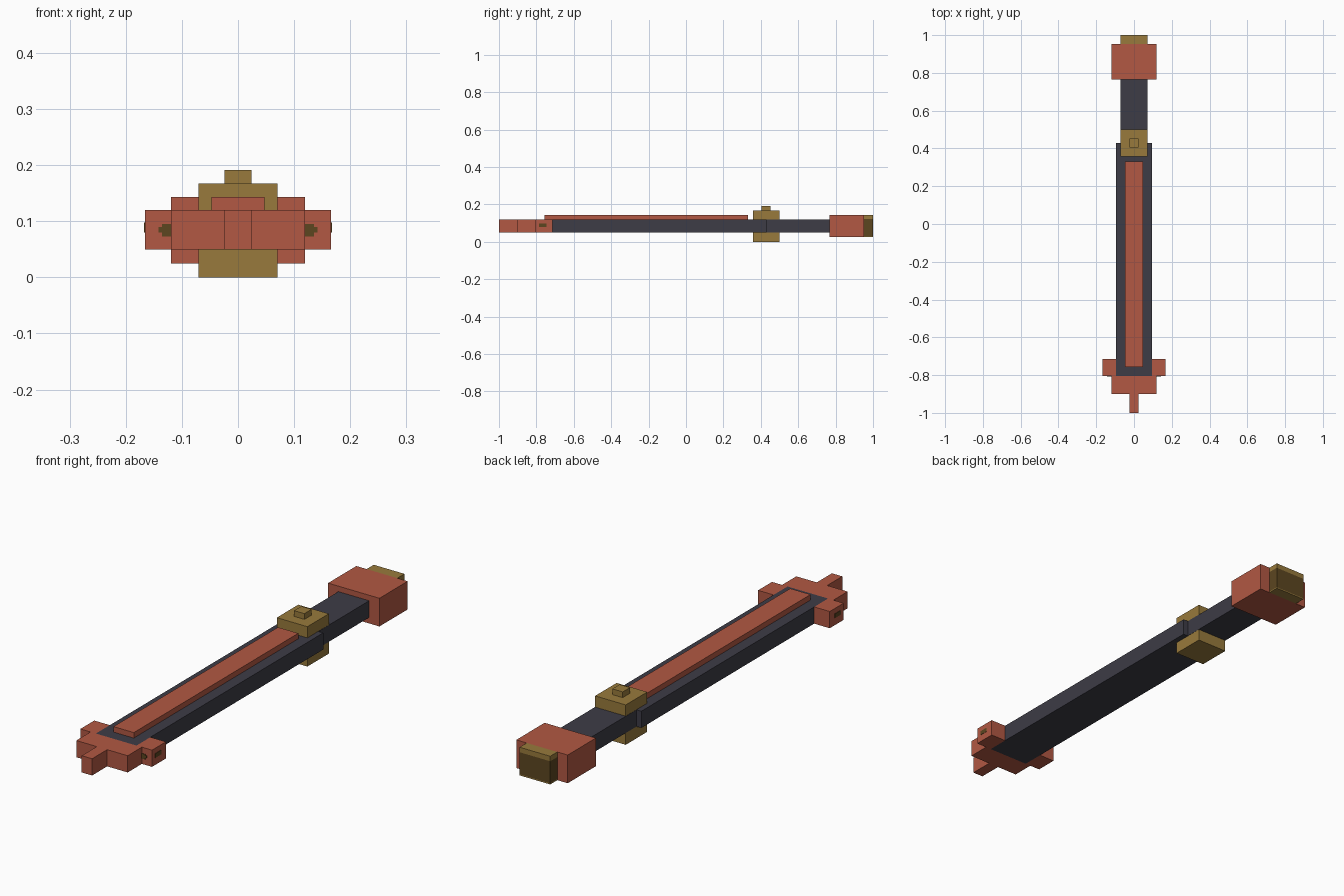
import bpy

if "Cube" in bpy.data.objects:
    bpy.data.objects.remove(bpy.data.objects["Cube"])


def material(name, r, g, b):
    def linear(c):
        c /= 255
        return c / 12.92 if c <= 0.04045 else ((c + 0.055) / 1.055) ** 2.4
    m = bpy.data.materials.new(name)
    m.diffuse_color = (linear(r), linear(g), linear(b), 1)
    m.use_nodes = True
    m.node_tree.nodes["Principled BSDF"].inputs["Base Color"].default_value = m.diffuse_color
    return m


RED = material("brick red", 178, 88, 67)
GOLD = material("dull gold", 152, 122, 60)
BROWN = material("dark brown", 92, 70, 32)
DARK = material("charcoal", 61, 60, 70)


def box(name, mat, x, y, z):
    """Box from (min, max) ranges on each axis."""
    bpy.ops.mesh.primitive_cube_add(size=1, location=[sum(r) / 2 for r in (x, y, z)])
    ob = bpy.context.object
    ob.name = name
    ob.scale = [r[1] - r[0] for r in (x, y, z)]
    bpy.ops.object.transform_apply(location=False, rotation=False, scale=True)
    ob.data.materials.append(mat)
    return ob


def centred(name, mat, half, y, z):
    return box(name, mat, (-half, half), y, z)


MID = (0.05, 0.12)

# Long shaft, its narrow neck and the raised ridge
centred("shaft", DARK, 0.094, (-0.806, 0.43), MID)
centred("neck", DARK, 0.0715, (0.43, 0.766), MID)
centred("ridge", RED, 0.047, (-0.757, 0.332), (0.12, 0.143))

# Stepped front tip
centred("tip_base", RED, 0.119, (-0.9, -0.806), MID)
centred("tip_point", RED, 0.024, (-1.0, -0.9), MID)

# Side prongs with small dark marks on the front and outer faces
for s, side in ((1, "right"), (-1, "left")):
    def span(a, b):
        return tuple(sorted((s * a, s * b)))
    box(side + "_prong", RED, span(0.094, 0.166), (-0.806, -0.714), MID)
    box(side + "_front_mark", BROWN, span(0.119, 0.142), (-0.808, -0.806), (0.08, 0.09))
    box(side + "_front_mark_step", BROWN, span(0.119, 0.135), (-0.808, -0.806), (0.073, 0.095))
    box(side + "_side_mark", BROWN, span(0.166, 0.1675), (-0.785, -0.747), (0.08, 0.098))

# Collar around the shaft with a stud on top
centred("collar", GOLD, 0.0708, (0.358, 0.5), (0.0, 0.167))
centred("stud", GOLD, 0.024, (0.405, 0.453), (0.167, 0.191))

# Rear block and end cap
centred("rear_block", RED, 0.119, (0.766, 0.953), (0.025, 0.143))
centred("cap_bottom", GOLD, 0.071, (0.953, 1.0), (0.025, 0.03))
centred("cap_middle", BROWN, 0.071, (0.953, 1.0), (0.03, 0.122))
centred("cap_top", GOLD, 0.071, (0.953, 1.0), (0.122, 0.143))
